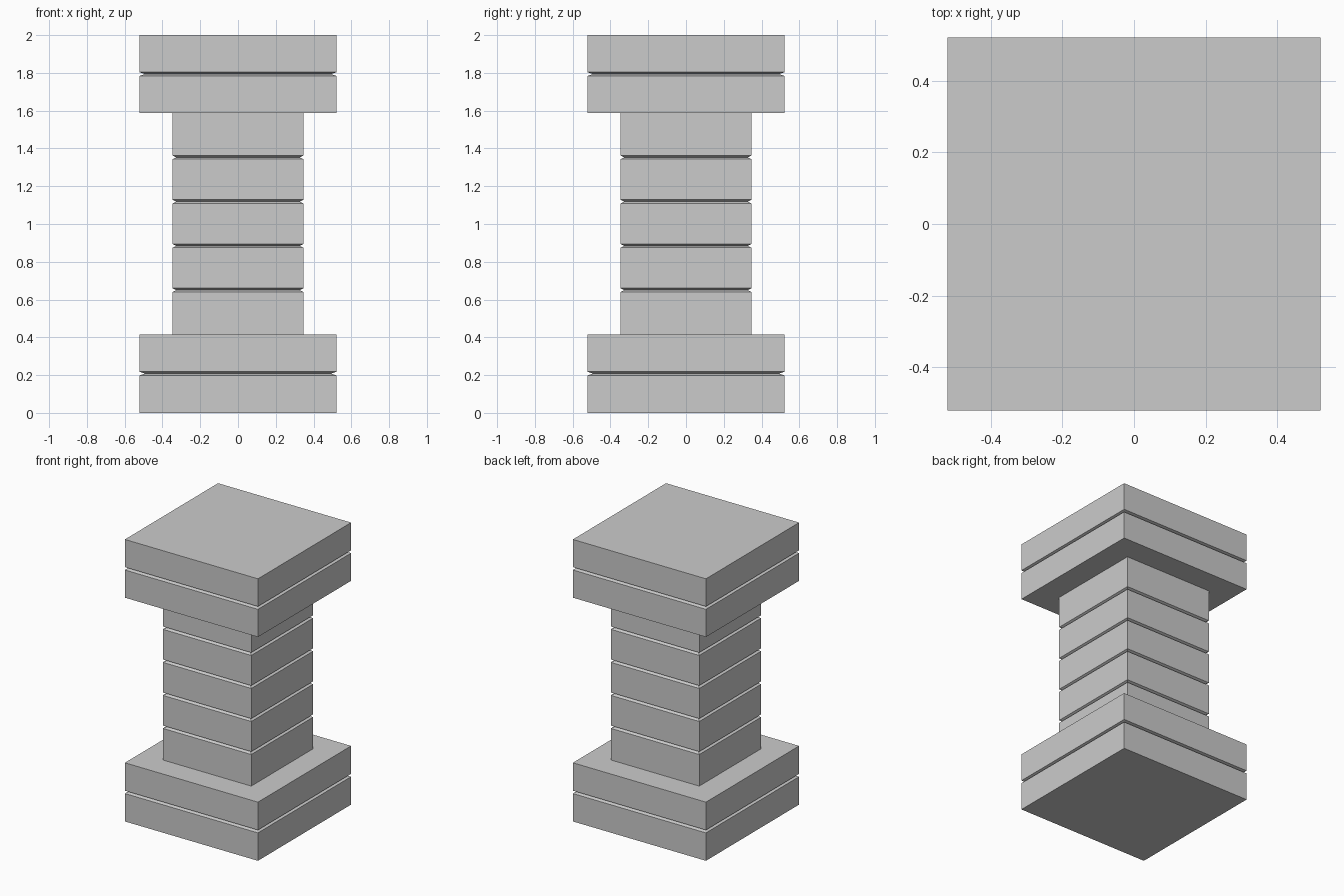
import bpy, bmesh

if "Cube" in bpy.data.objects:
    bpy.data.objects.remove(bpy.data.objects["Cube"])


def grooved_block(name, half, z0, z1, courses, gap, depth):
    """Square stack of equal courses parted by V grooves, lofted from square rings."""
    step = (z1 - z0) / courses
    profile = [(half, z0)]
    for i in range(1, courses):
        z = z0 + i * step
        profile += [(half, z - gap / 2), (half - depth, z), (half, z + gap / 2)]
    profile.append((half, z1))

    bm = bmesh.new()
    rings = [[bm.verts.new((sx * r, sy * r, z))
              for sx, sy in ((-1, -1), (1, -1), (1, 1), (-1, 1))]
             for r, z in profile]
    for a, b in zip(rings, rings[1:]):
        for k in range(4):
            n = (k + 1) % 4
            bm.faces.new((a[k], a[n], b[n], b[k]))
    bm.faces.new(rings[0][::-1])
    bm.faces.new(rings[-1])
    mesh = bpy.data.meshes.new(name)
    bm.to_mesh(mesh)
    bm.free()
    obj = bpy.data.objects.new(name, mesh)
    bpy.context.collection.objects.link(obj)
    return obj


# Plinth, shaft and capital
grooved_block("base", 0.522, 0.0, 0.416, 2, 0.02, 0.03)
grooved_block("shaft", 0.347, 0.416, 1.587, 5, 0.02, 0.02)
grooved_block("capital", 0.522, 1.587, 2.0, 2, 0.02, 0.03)
